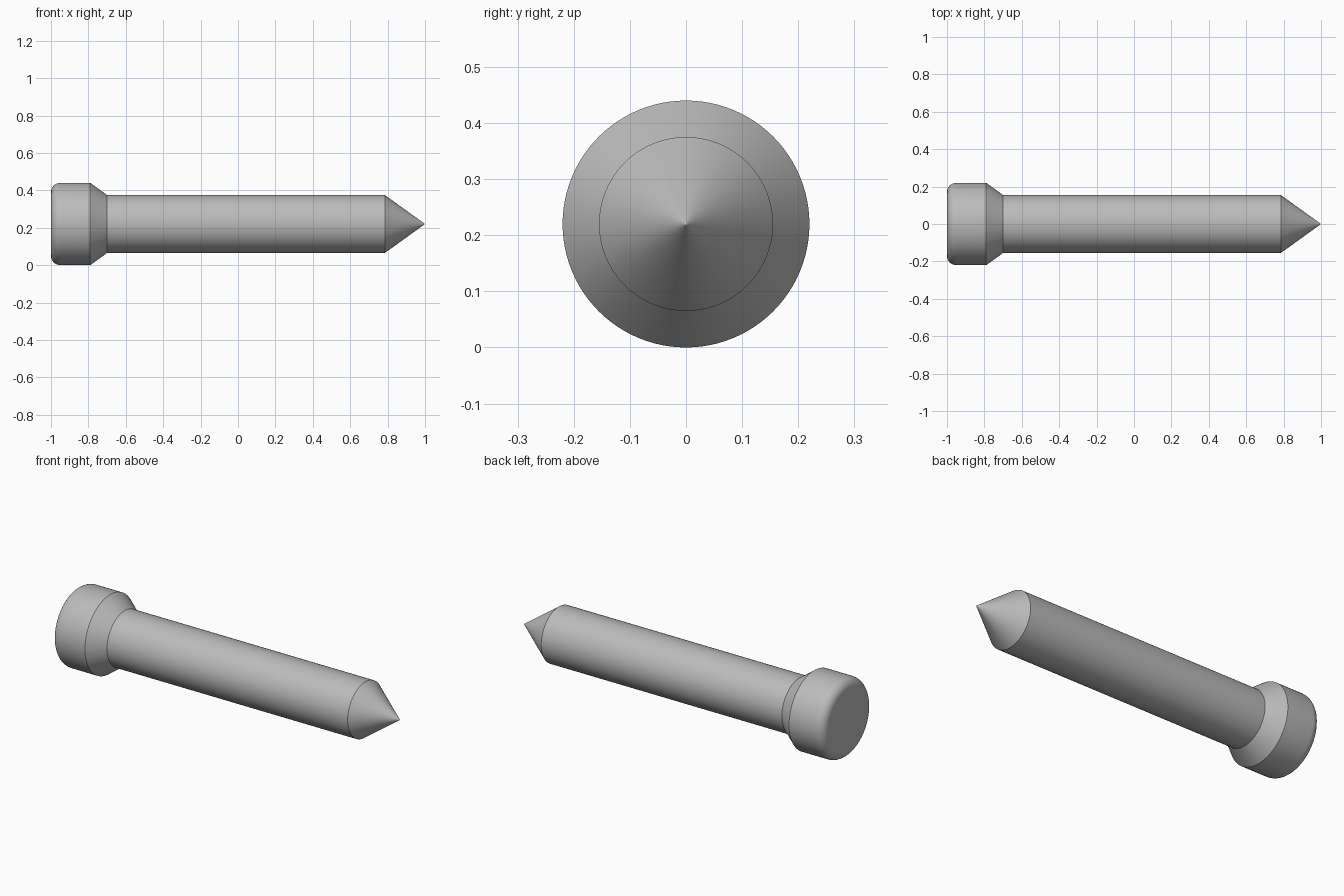
import bpy, bmesh, math

cube = bpy.data.objects.get("Cube")
if cube:
    bpy.data.objects.remove(cube, do_unlink=True)

SEGMENTS = 96
HEAD_R, SHAFT_R, FILLET = 0.22, 0.155, 0.05

# Plain grey metal
metal = bpy.data.materials.new("grey_metal")
metal.use_nodes = True
grey = (0.5, 0.5, 0.5, 1)
metal.diffuse_color = grey
metal.node_tree.nodes["Principled BSDF"].inputs["Base Color"].default_value = grey


def lathe_x(name, profile, tip_x):
    """Revolve (x, radius) rings about the x axis: flat cap at the start, point at the end."""
    bm = bmesh.new()
    angles = [math.tau * i / SEGMENTS for i in range(SEGMENTS)]
    rings = [[bm.verts.new((x, r * math.cos(a), r * math.sin(a))) for a in angles]
             for x, r in profile]
    tip = bm.verts.new((tip_x, 0, 0))
    bm.faces.new(rings[0])
    for i in range(SEGMENTS):
        j = (i + 1) % SEGMENTS
        for a, b in zip(rings, rings[1:]):
            bm.faces.new((a[i], a[j], b[j], b[i]))
        bm.faces.new((rings[-1][i], rings[-1][j], tip))
    bmesh.ops.recalc_face_normals(bm, faces=bm.faces)
    mesh = bpy.data.meshes.new(name)
    bm.to_mesh(mesh)
    bm.free()
    mesh.materials.append(metal)
    obj = bpy.data.objects.new(name, mesh)
    bpy.context.collection.objects.link(obj)
    return obj


# Rounded rim of the head
profile = []
for i in range(9):
    a = math.pi / 2 * i / 8
    profile.append((-1 + FILLET * (1 - math.sin(a)), HEAD_R - FILLET * (1 - math.cos(a))))
profile = [(x, r) for x, r in reversed(profile)]
profile = sorted(profile, key=lambda p: p[1])
profile = [(-1 + FILLET * (1 - math.cos(math.pi / 2 * i / 8)),
            HEAD_R - FILLET * (1 - math.sin(math.pi / 2 * i / 8))) for i in range(9)]

# Head side, tapered collar, shaft, and cone with a fine ring that keeps the point crisp
profile += [(-0.79, HEAD_R), (-0.70, SHAFT_R), (0.785, SHAFT_R), (0.996, SHAFT_R * 0.004 / 0.215)]

pin = lathe_x("pin", profile, 1.0)
pin.location.z = HEAD_R

bpy.ops.object.select_all(action="DESELECT")
pin.select_set(True)
bpy.context.view_layer.objects.active = pin
bpy.ops.object.shade_smooth_by_angle(angle=math.radians(30))
